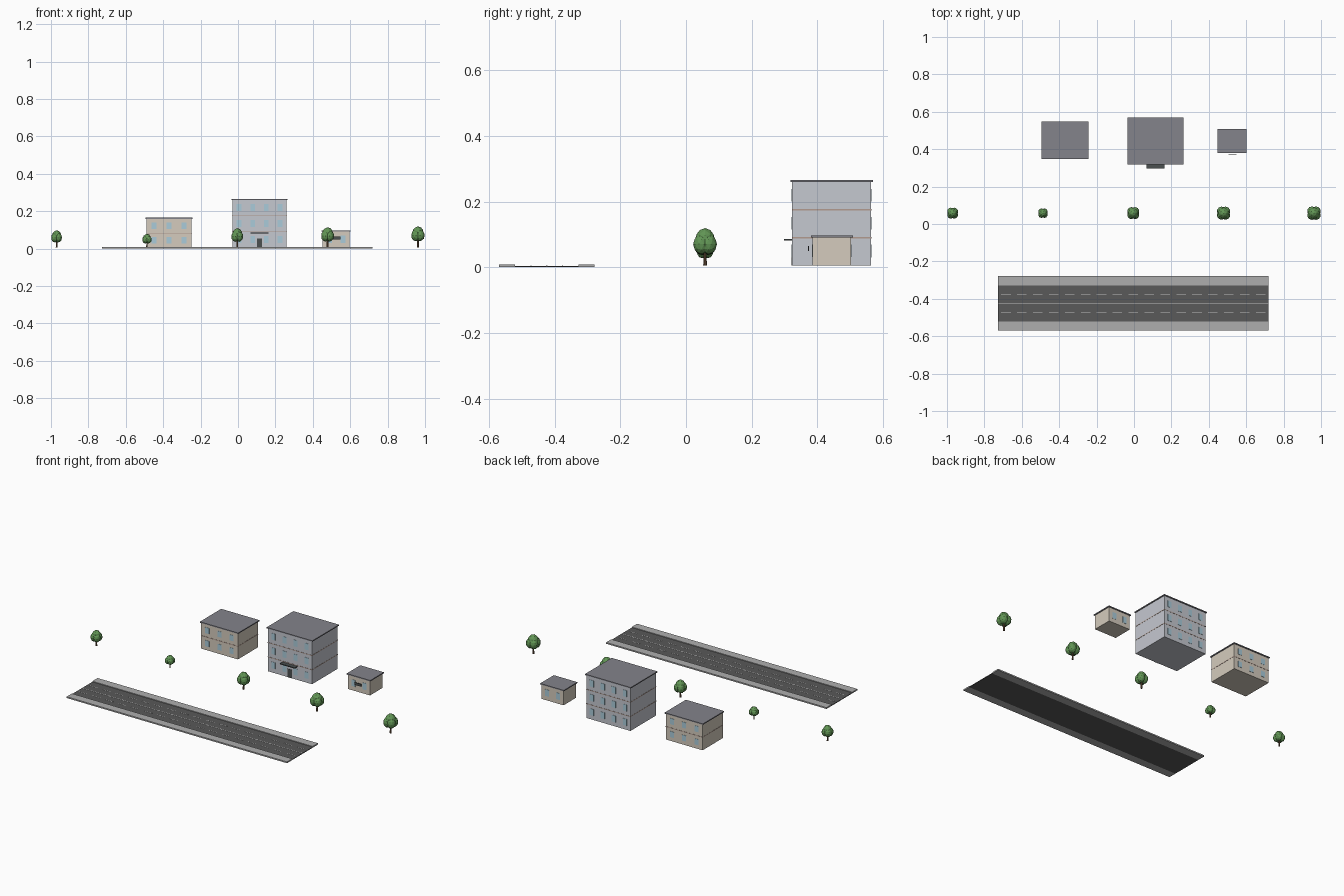
import bpy, bmesh, math
from mathutils import Matrix, Vector

if "Cube" in bpy.data.objects:
    bpy.data.objects.remove(bpy.data.objects["Cube"])


def material(name, rgb):
    m = bpy.data.materials.new(name)
    m.diffuse_color = (*rgb, 1)
    m.use_nodes = True
    m.node_tree.nodes["Principled BSDF"].inputs["Base Color"].default_value = m.diffuse_color
    return m


CREAM = material("cream_wall", (0.66, 0.60, 0.51))
BLUE = material("blue_grey_wall", (0.56, 0.58, 0.63))
ROOF = material("roof_grey", (0.23, 0.23, 0.26))
BAND = material("band", (0.45, 0.33, 0.28))
GLASS = material("glass", (0.40, 0.60, 0.70))
DARK = material("dark", (0.07, 0.08, 0.08))
ASPHALT = material("asphalt", (0.10, 0.10, 0.10))
PAVING = material("paving", (0.42, 0.42, 0.42))
PAINT = material("road_paint", (0.80, 0.80, 0.78))
LEAF = material("leaves", (0.12, 0.30, 0.09))
BARK = material("bark", (0.16, 0.09, 0.05))
BASE = 0.005


def finish(bm, name, mat):
    me = bpy.data.meshes.new(name)
    bm.to_mesh(me)
    bm.free()
    me.materials.append(mat)
    ob = bpy.data.objects.new(name, me)
    bpy.context.collection.objects.link(ob)
    return ob


def boxes(name, mat, spans):
    """One object from boxes given as (x0, x1, y0, y1, z0, z1)."""
    bm = bmesh.new()
    for x0, x1, y0, y1, z0, z1 in spans:
        mid = Vector((x0 + x1, y0 + y1, z0 + z1)) / 2
        size = Matrix.Diagonal((x1 - x0, y1 - y0, z1 - z0, 1))
        bmesh.ops.create_cube(bm, size=1, matrix=Matrix.Translation(mid) @ size)
    return finish(bm, name, mat)


# Road with raised pavements and lane paint
RX0, RX1, RY = -0.727, 0.72, -0.424
boxes("road", ASPHALT, [(RX0, RX1, RY - 0.096, RY + 0.096, 0, 0.004)])
boxes("pavements", PAVING, [(RX0, RX1, RY - 0.145, RY - 0.096, 0, 0.008),
                            (RX0, RX1, RY + 0.096, RY + 0.145, 0, 0.008)])
boxes("centre_line", PAINT, [(RX0, RX1, RY - 0.002, RY + 0.002, 0.0035, 0.0048)])
dashes = []
period = (RX1 - RX0) / 17
for i in range(17):
    x = RX0 + (i + 0.2) * period
    for s in (-1, 1):
        y = RY + s * 0.048
        dashes.append((x, x + period * 0.6, y - 0.0015, y + 0.0015, 0.0035, 0.0048))
boxes("lane_dashes", PAINT, dashes)


def building(name, wall, x0, x1, y0, y1, floors, floor_h, columns):
    top = BASE + floors * floor_h
    boxes(name + "_walls", wall, [(x0, x1, y0, y1, BASE, top)])
    o = 0.005
    boxes(name + "_roof", ROOF, [(x0 - o, x1 + o, y0 - o, y1 + o, top, top + 0.006)])
    # Thin string course at each upper floor
    e = 0.001
    if floors > 1:
        boxes(name + "_bands", BAND,
              [(x0 - e, x1 + e, y0 - e, y1 + e, BASE + f * floor_h - 0.002,
                BASE + f * floor_h + 0.002) for f in range(1, floors)])
    # Windows on front and back
    panes = []
    w, h, d = 0.026, floor_h * 0.45, 0.0015
    for f in range(floors):
        z = BASE + (f + 0.52) * floor_h
        for c in range(columns):
            x = x0 + (c + 0.5) * (x1 - x0) / columns
            for y in (y0, y1):
                panes.append((x - w / 2, x + w / 2, y - d, y + d, z - h / 2, z + h / 2))
    boxes(name + "_windows", GLASS, panes)


building("left_house", CREAM, -0.489, -0.248, 0.353, 0.543, 2, 0.077, 3)
building("tall_house", BLUE, -0.030, 0.260, 0.323, 0.564, 3, 0.085, 4)
building("small_house", CREAM, 0.452, 0.597, 0.385, 0.503, 1, 0.086, 2)

# Entrance canopy and door of the tall house
boxes("entrance_canopy", DARK, [(0.066, 0.164, 0.298, 0.324, 0.081, 0.086)])
boxes("entrance_door", DARK, [(0.101, 0.129, 0.3215, 0.325, BASE, 0.055)])
# Blank hanging plate on the small house
boxes("small_sign", DARK, [(0.505, 0.548, 0.371, 0.374, 0.049, 0.064)])


def tree(i, x, y, r, height):
    k = height - BASE
    bm = bmesh.new()
    bmesh.ops.create_cone(bm, cap_ends=True, segments=8, radius1=0.15 * r, radius2=0.11 * r,
                          depth=0.5 * k, matrix=Matrix.Translation((x, y, BASE + 0.25 * k)))
    finish(bm, f"tree_trunk_{i}", BARK)
    # Crown: tall central ball with four lobes round it
    bm = bmesh.new()
    blobs = [(0, 0, 0.67, 0.84, 0.33)]
    for q in range(4):
        a = math.pi / 4 + q * math.pi / 2
        blobs.append((0.42 * math.cos(a), 0.42 * math.sin(a), 0.57, 0.68, 0.27))
    for bx, by, bz, br, bh in blobs:
        m = Matrix.Translation((x + bx * r, y + by * r, BASE + bz * k))
        bmesh.ops.create_icosphere(bm, subdivisions=2, radius=1,
                                   matrix=m @ Matrix.Diagonal((br * r, br * r, bh * k, 1)))
    finish(bm, f"tree_crown_{i}", LEAF)


for i, (r, h) in enumerate([(0.030, 0.098), (0.026, 0.079), (0.033, 0.109),
                            (0.036, 0.114), (0.037, 0.119)]):
    tree(i + 1, -0.970 + 0.483 * i, 0.058, r, h)
